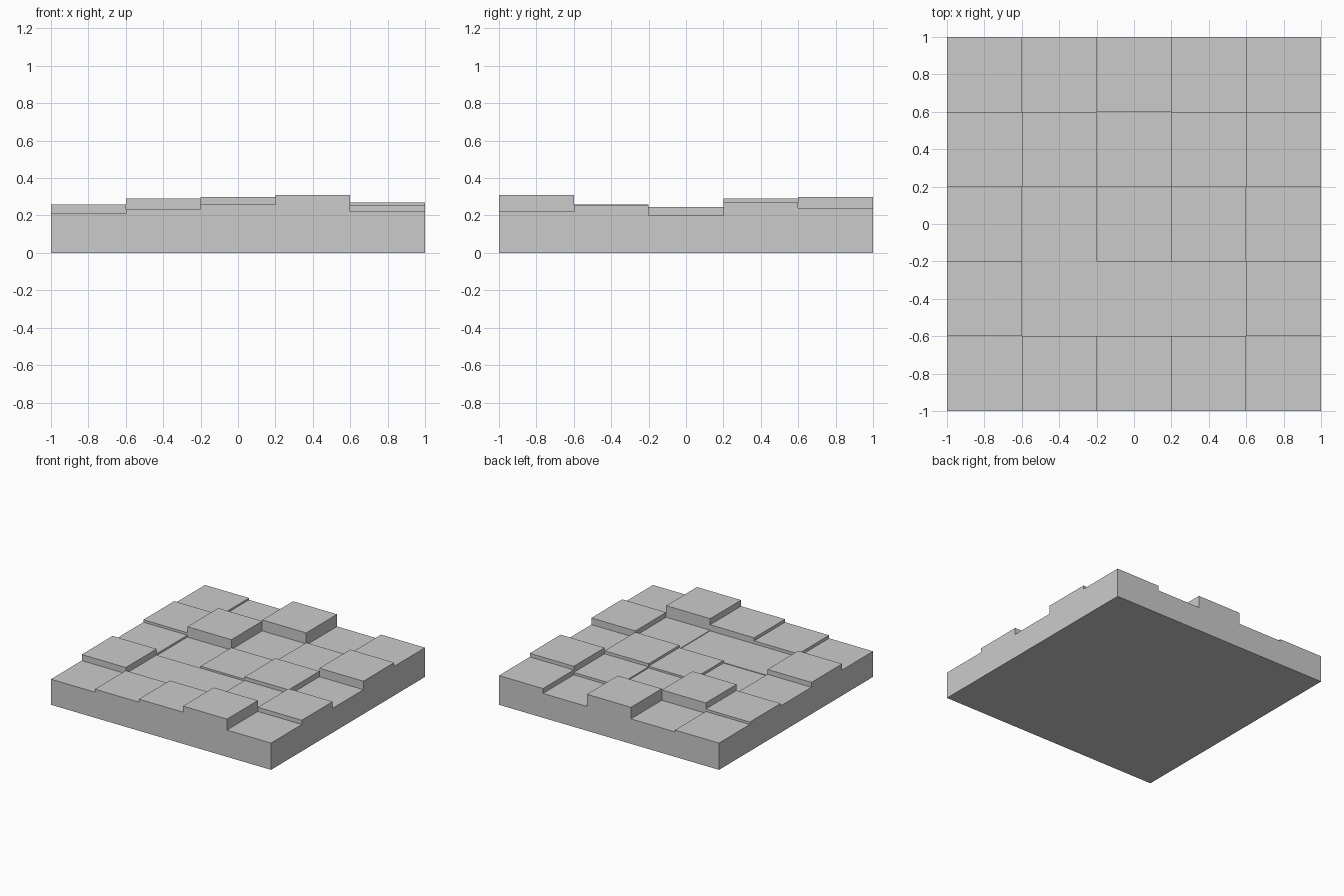
import bpy, bmesh

if "Cube" in bpy.data.objects:
    bpy.data.objects.remove(bpy.data.objects["Cube"])

N, CELL = 5, 0.4
# Tile heights: rows run front (-y) to back, columns left (-x) to right
HEIGHTS = [
    [0.21, 0.235, 0.26, 0.31, 0.22],
    [0.26, 0.21, 0.21, 0.215, 0.255],
    [0.22, 0.205, 0.225, 0.245, 0.20],
    [0.24, 0.29, 0.21, 0.22, 0.27],
    [0.22, 0.205, 0.30, 0.20, 0.24],
]

bm = bmesh.new()


def quad(*pts):
    bm.faces.new([bm.verts.new(p) for p in pts])


def height(i, j):
    return HEIGHTS[j][i] if 0 <= i < N and 0 <= j < N else 0.0


for j in range(N):
    for i in range(N):
        h = height(i, j)
        x0, y0 = -1 + CELL * i, -1 + CELL * j
        x1, y1 = x0 + CELL, y0 + CELL
        # tile top
        quad((x0, y0, h), (x1, y0, h), (x1, y1, h), (x0, y1, h))
        # exposed step walls down to each lower neighbour
        sides = [((x0, y0), (x1, y0), i, j - 1), ((x1, y0), (x1, y1), i + 1, j),
                 ((x1, y1), (x0, y1), i, j + 1), ((x0, y1), (x0, y0), i - 1, j)]
        for a, b, ni, nj in sides:
            low = height(ni, nj)
            if low < h:
                quad((*a, low), (*b, low), (*b, h), (*a, h))

# flat underside
quad((-1, -1, 0), (-1, 1, 0), (1, 1, 0), (1, -1, 0))
bmesh.ops.remove_doubles(bm, verts=bm.verts, dist=1e-4)

mesh = bpy.data.meshes.new("stepped_tile_slab")
bm.to_mesh(mesh)
bm.free()
slab = bpy.data.objects.new("stepped_tile_slab", mesh)
bpy.context.collection.objects.link(slab)
